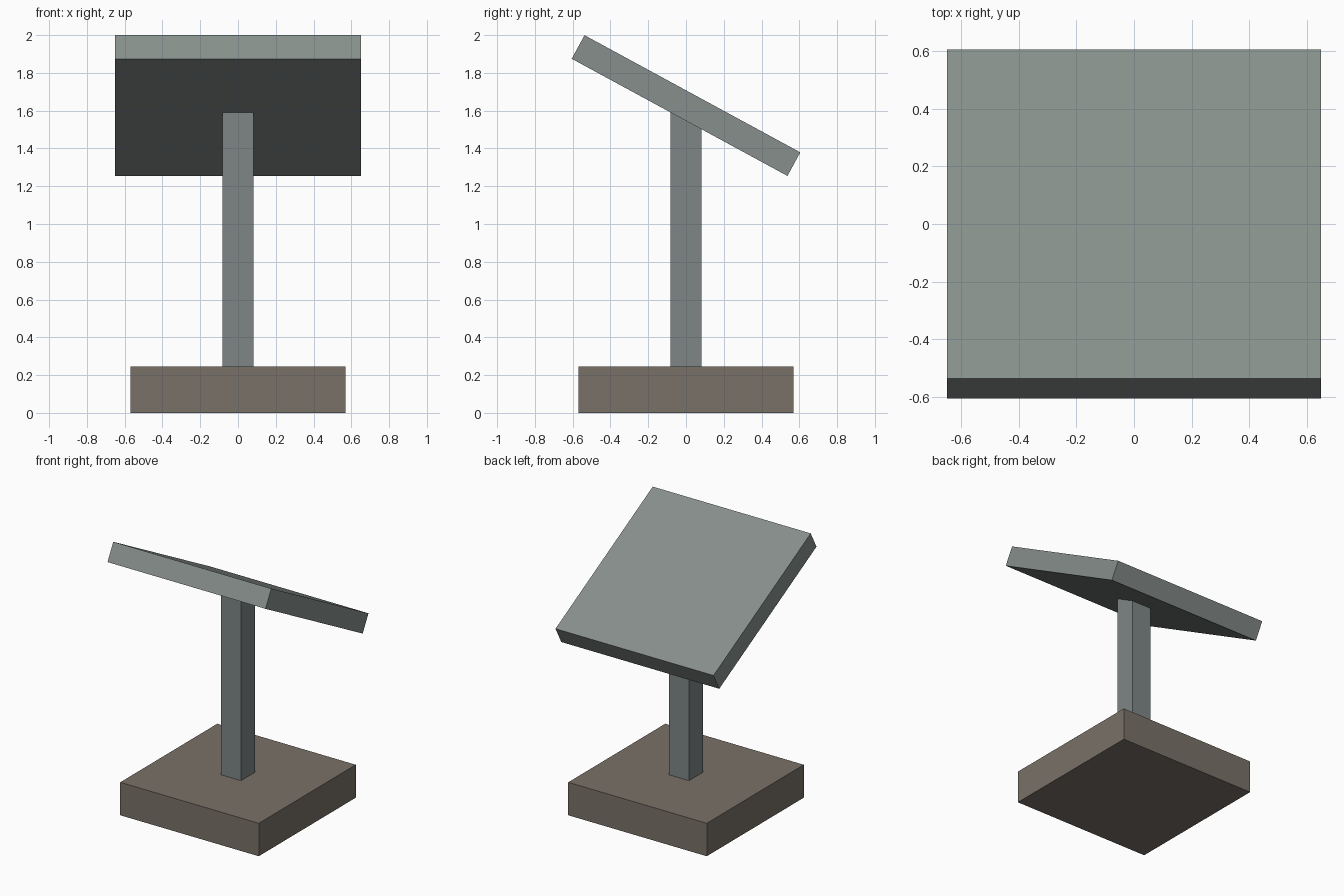
import bpy
from math import radians

if "Cube" in bpy.data.objects:
    bpy.data.objects.remove(bpy.data.objects["Cube"])


def box(name, size, centre, tilt=0.0, colour=None):
    bpy.ops.mesh.primitive_cube_add(size=1, location=centre)
    ob = bpy.context.object
    ob.name = name
    ob.scale = size
    bpy.ops.object.transform_apply(location=False, rotation=False, scale=True)
    ob.rotation_euler.x = radians(tilt)
    if colour:
        mat = bpy.data.materials.new(name + "_colour")
        mat.diffuse_color = (*colour, 1)
        mat.use_nodes = True
        mat.node_tree.nodes["Principled BSDF"].inputs["Base Color"].default_value = mat.diffuse_color
        ob.data.materials.append(mat)
    return ob


# Square foot block
box("base", (1.14, 1.14, 0.245), (0, 0, 0.1225), colour=(0.19, 0.165, 0.14))

# Upright, its top buried inside the tilted panel
post_bottom, post_top = 0.245, 1.62
box("post", (0.164, 0.164, post_top - post_bottom),
    (0, 0, (post_top + post_bottom) / 2), colour=(0.21, 0.235, 0.235))

# Tilted slab, high at the front
box("panel", (1.3, 1.3, 0.142), (0, 0, 1.627), tilt=-28.5,
    colour=(0.24, 0.275, 0.26))
